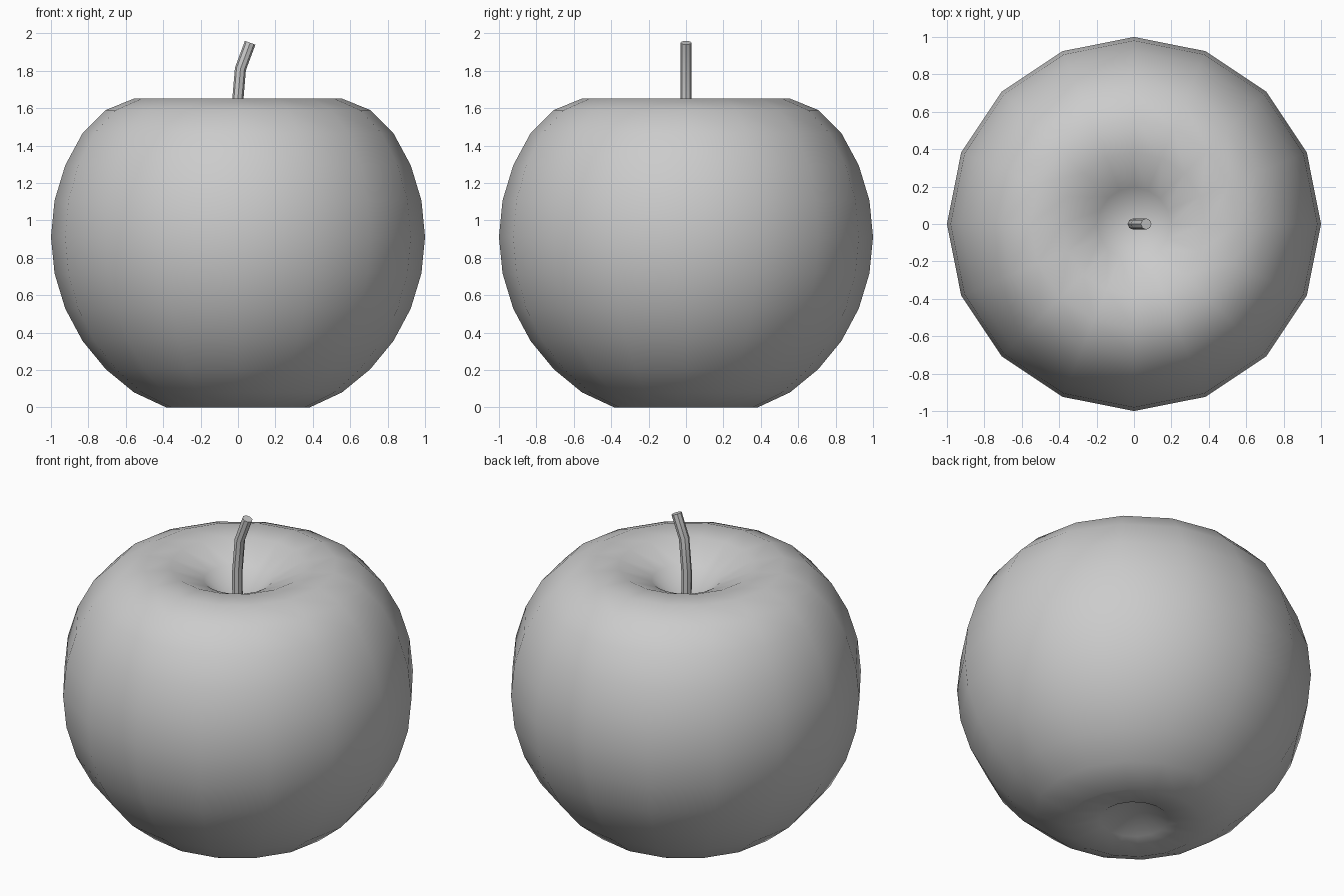
import bpy, bmesh
from mathutils import Vector

if "Cube" in bpy.data.objects:
    bpy.data.objects.remove(bpy.data.objects["Cube"])

CENTRE = 0.93


def dent(bm, pole, depth, radius):
    """Push the surface inwards around a pole with a sharp falloff."""
    for v, dist in [(v, (v.co - pole).length) for v in bm.verts]:
        if dist < radius:
            v.co.z -= pole.z * depth * (1 - dist / radius) ** 2


# Fruit body: sphere with a deep top hollow and a small bottom hollow
bm = bmesh.new()
bmesh.ops.create_uvsphere(bm, u_segments=16, v_segments=16, radius=1)
dent(bm, Vector((0, 0, 1)), 0.52, 1.0)
dent(bm, Vector((0, 0, -1)), 0.25, 0.5)
lowest = min(v.co.z for v in bm.verts)
bmesh.ops.translate(bm, verts=bm.verts, vec=(0, 0, -lowest))
for f in bm.faces:
    f.smooth = True
mesh = bpy.data.meshes.new("fruit_body")
bm.to_mesh(mesh)
bm.free()
body = bpy.data.objects.new("fruit_body", mesh)
bpy.context.collection.objects.link(body)

# Stem: thin round rod bending to the right
curve = bpy.data.curves.new("stem", "CURVE")
curve.dimensions = "3D"
curve.bevel_depth = 0.03
curve.bevel_resolution = 2
curve.use_fill_caps = True
path = [(-0.003, 1.39), (-0.004, 1.61), (0.013, 1.81), (0.065, 1.95)]
spline = curve.splines.new("POLY")
spline.points.add(len(path) - 1)
for point, (x, z) in zip(spline.points, path):
    point.co = (x, 0, z, 1)
stem = bpy.data.objects.new("stem", curve)
bpy.context.collection.objects.link(stem)

# Turn the stem into a mesh with a crisp tip
bpy.context.view_layer.objects.active = stem
stem.select_set(True)
bpy.ops.object.convert(target="MESH")
bpy.ops.object.shade_smooth_by_angle()
